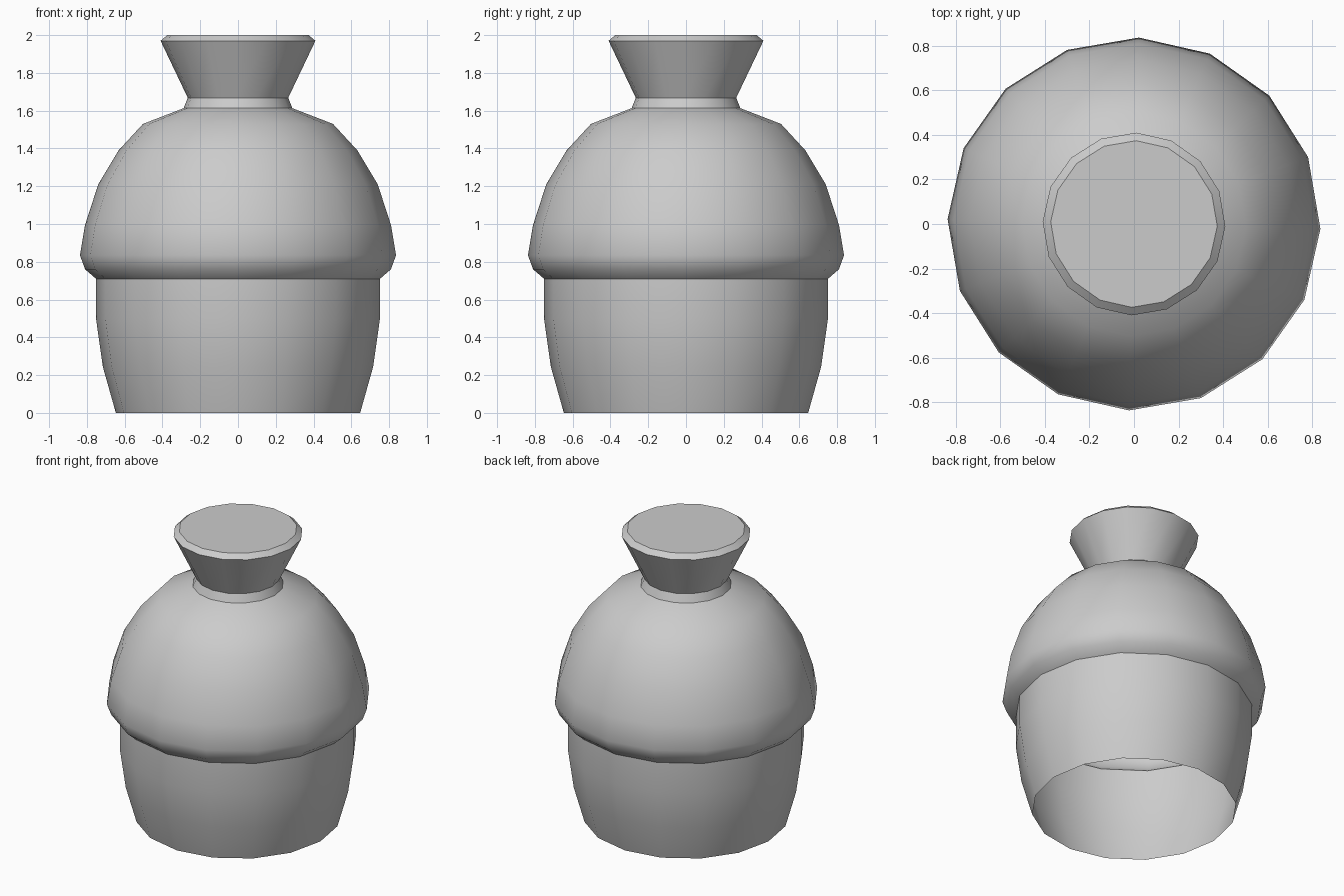
import bpy
import bmesh
from math import cos, sin, tau, radians

cube = bpy.data.objects.get("Cube")
if cube:
    bpy.data.objects.remove(cube, do_unlink=True)

SIDES = 16
TWIST = radians(-1.5)

grey = bpy.data.materials.new("plain grey")
grey.use_nodes = True
colour = (0.6, 0.6, 0.6, 1)
grey.diffuse_color = colour
grey.node_tree.nodes["Principled BSDF"].inputs["Base Color"].default_value = colour


def lathe(name, profile, cap_top=False):
    """Turn a (radius, height) profile, listed bottom to top, around z."""
    bm = bmesh.new()
    rings = []
    for r, z in profile:
        angles = [TWIST + tau * i / SIDES for i in range(SIDES)]
        rings.append([bm.verts.new((r * cos(a), r * sin(a), z)) for a in angles])
    for low, high in zip(rings, rings[1:]):
        for i in range(SIDES):
            j = (i + 1) % SIDES
            bm.faces.new((low[i], low[j], high[j], high[i]))
    if cap_top:
        bm.faces.new(rings[-1])
    mesh = bpy.data.meshes.new(name)
    bm.to_mesh(mesh)
    bm.free()
    mesh.materials.append(grey)
    obj = bpy.data.objects.new(name, mesh)
    bpy.context.collection.objects.link(obj)
    bpy.ops.object.select_all(action='DESELECT')
    obj.select_set(True)
    bpy.context.view_layer.objects.active = obj
    bpy.ops.object.shade_smooth_by_angle(angle=radians(35))
    return obj


# Tapered cup, open underneath
lathe("cup", [(0.647, 0), (0.716, 0.245), (0.752, 0.5), (0.752, 0.71)])

# Rounded dome with a rolled lower lip
lathe("dome", [(0.752, 0.71), (0.81, 0.76), (0.837, 0.835), (0.81, 0.995),
               (0.74, 1.21), (0.632, 1.39), (0.503, 1.53), (0.288, 1.613)])

# Short neck collar
lathe("neck", [(0.288, 1.613), (0.266, 1.668)])

# Flared stopper with a bevelled rim and flat top
lathe("stopper", [(0.266, 1.668), (0.41, 1.97), (0.374, 2.0)], cap_top=True)
